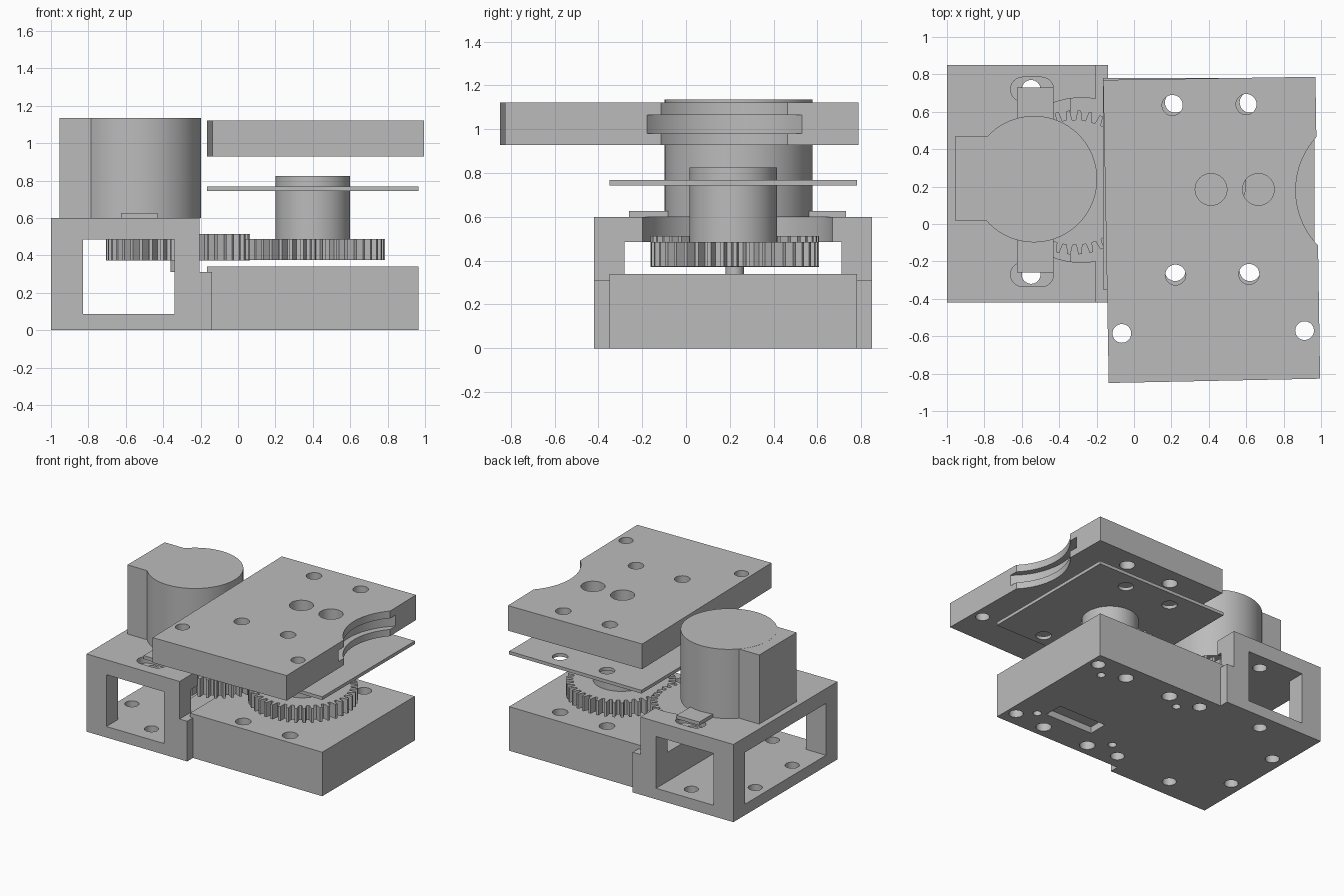
import bpy
import math
from mathutils import Vector

if "Cube" in bpy.data.objects:
    bpy.data.objects.remove(bpy.data.objects["Cube"], do_unlink=True)

grey = bpy.data.materials.new("plain grey")
grey.use_nodes = True
COLOUR = (0.5, 0.5, 0.5, 1)
grey.diffuse_color = COLOUR
grey.node_tree.nodes["Principled BSDF"].inputs["Base Color"].default_value = COLOUR


def prism(name, outline, z0, z1):
    """Upright solid from a counter-clockwise outline."""
    n = len(outline)
    verts = [(x, y, z) for z in (z0, z1) for x, y in outline]
    faces = [tuple(reversed(range(n))), tuple(range(n, 2 * n))]
    faces += [(i, (i + 1) % n, n + (i + 1) % n, n + i) for i in range(n)]
    mesh = bpy.data.meshes.new(name)
    mesh.from_pydata(verts, [], faces)
    mesh.materials.append(grey)
    ob = bpy.data.objects.new(name, mesh)
    bpy.context.collection.objects.link(ob)
    return ob


def box(name, x0, x1, y0, y1, z0, z1):
    return prism(name, [(x0, y0), (x1, y0), (x1, y1), (x0, y1)], z0, z1)


def circle(x, y, r, n=48):
    return [(x + r * math.cos(math.tau * i / n), y + r * math.sin(math.tau * i / n))
            for i in range(n)]


def cylinder(name, x, y, r, z0, z1, n=48):
    return prism(name, circle(x, y, r, n), z0, z1)


def cut(ob, cutters):
    """Subtract every cutter, bake the result and discard the cutters."""
    for c in cutters:
        c.hide_render = True
        mod = ob.modifiers.new("cut", "BOOLEAN")
        mod.operation = "DIFFERENCE"
        mod.solver = "EXACT"
        mod.object = c
    bpy.context.view_layer.update()
    deps = bpy.context.evaluated_depsgraph_get()
    mesh = bpy.data.meshes.new_from_object(ob.evaluated_get(deps))
    ob.modifiers.clear()
    ob.data = mesh
    for c in cutters:
        bpy.data.objects.remove(c, do_unlink=True)


def holes(points, r, z0, z1):
    return [cylinder("hole_cutter", x, y, r, z0, z1, 32) for x, y in points]


def gear(name, cx, cy, r, teeth, z0, z1, turn=0.0):
    pts = []
    for t in range(teeth):
        for frac, rad in ((0.0, r - 0.05), (0.22, r - 0.05), (0.38, r), (0.68, r), (0.84, r - 0.05)):
            a = math.tau * (t + frac + turn) / teeth
            pts.append((cx + rad * math.cos(a), cy + rad * math.sin(a)))
    return prism(name, pts, z0, z1)


def slot(x, y, half, r):
    pts = []
    for i in range(26):
        side, k = divmod(i, 13)
        a = -math.pi / 2 + math.pi * side + math.pi * k / 12
        pts.append((x + (half if side == 0 else -half) + r * math.cos(a), y + r * math.sin(a)))
    return prism("slot_cutter", pts, 0.55, 0.7)


# Motor frame: hollow box with windows, a low shelf and a gear recess
frame = box("motor_frame", -1, -0.14, -0.42, 0.85, 0, 0.6)
cut(frame, [
    box("front_window_cutter", -0.83, -0.34, -1, 1.2, 0.085, 0.485),
    box("side_window_cutter", -1.2, -0.34, -0.28, 0.71, 0.085, 0.485),
    box("gear_opening_cutter", -0.4, 0.1, -0.28, 0.71, 0.31, 0.485),
    box("step_cutter", -0.205, 0.1, -1, 1.2, 0.31, 0.8),
    cylinder("recess_cutter", -0.28, 0.235, 0.44, 0.4, 0.7, 64),
    slot(-0.545, 0.72, 0.05, 0.065),
    slot(-0.545, -0.27, 0.05, 0.065),
] + holes([(-0.55, 0.72), (-0.55, -0.27), (-0.9, 0.44), (-0.9, -0.01)], 0.05, -0.1, 0.2)
  + holes([(-0.55, 0.72), (-0.55, -0.27)], 0.05, 0.4, 0.7))

# Gear base block with through holes, blind screw holes and a bottom recess
THROUGH = [(x, y) for x in (0.22, 0.62) for y in (-0.25, 0.65)]
base = box("gear_base", -0.165, 0.965, -0.35, 0.78, 0, 0.34)
cut(base, holes(THROUGH, 0.055, -0.1, 0.5)
    + holes([(x, y) for x in (-0.04, 0.89) for y in (-0.23, 0.67)], 0.05, -0.1, 0.15)
    + holes([(x, y) for x in (0.09, 0.78) for y in (-0.13, 0.57)], 0.03, -0.1, 0.15)
    + [box("recess_cutter", 0.31, 0.72, -0.1, 0.05, -0.1, 0.05)])
# Open the frame shelf where base screw holes pass beneath it
cut(frame, holes([(-0.04 - 0.0, -0.23)], 0.05, -0.1, 0.15))

# Motor body, its side block and mounting tabs
motor = cylinder("motor_body", -0.535, 0.24, 0.338, 0.6, 1.135, 96)
box("motor_side_block", -0.955, -0.72, 0.015, 0.47, 0.6, 1.134)
box("motor_mounting_tab", -0.625, -0.43, -0.26, 0.73, 0.6, 0.627)

# Gears, axle and output shaft
gear("drive_gear", -0.32, 0.222, 0.385, 40, 0.372, 0.513)
gear("output_gear", 0.4, 0.222, 0.385, 40, 0.374, 0.486, 0.5)
axle = cylinder("drive_axle", -0.32, 0.222, 0.042, 0.31, 0.4)
shaft = cylinder("output_shaft", 0.4, 0.215, 0.2, 0.48, 0.825, 64)

# Thin spacer plate
plate = box("spacer_plate", -0.165, 0.965, -0.35, 0.78, 0.743, 0.768)
cut(plate, holes(THROUGH, 0.055, 0.6, 0.9))

# Thick cover plate with bolt holes and a grooved round notch
cover = prism("cover_plate", [(-0.135, -0.85), (0.995, -0.827), (0.97, 0.787), (-0.165, 0.77)],
              0.928, 1.122)
cut(cover, [cylinder("notch_cutter", 1.288, 0.18, 0.423, 0.8, 1.3, 128),
            cylinder("groove_cutter", 1.288, 0.18, 0.47, 0.98, 1.066, 128)]
    + holes([(0.205, 0.635), (0.6, 0.64), (0.222, -0.272), (0.615, -0.268)], 0.055, 0.8, 1.3)
    + holes([(-0.065, -0.585), (0.912, -0.57)], 0.05, 0.8, 1.3)
    + holes([(0.412, 0.185), (0.665, 0.185)], 0.085, 0.8, 1.3))

# Smooth the round parts while keeping hard edges
for ob in bpy.context.view_layer.objects:
    ob.select_set(False)
for ob in (frame, base, motor, axle, shaft, plate, cover):
    ob.select_set(True)
bpy.context.view_layer.objects.active = motor
bpy.ops.object.shade_smooth_by_angle(angle=math.radians(25))
